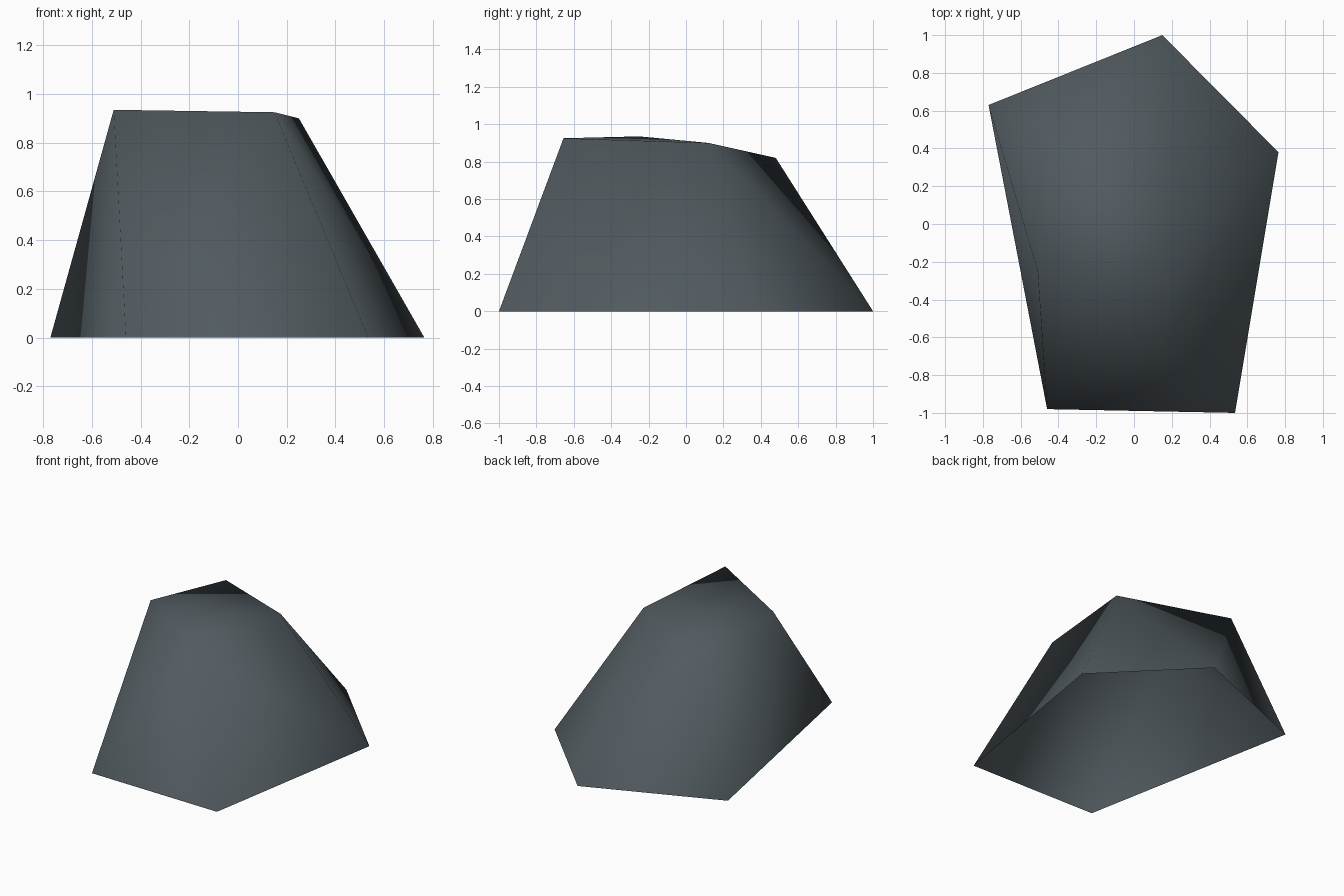
import bpy
import bmesh

default_cube = bpy.data.objects.get("Cube")
if default_cube:
    bpy.data.objects.remove(default_cube, do_unlink=True)


def make_material(name, colour):
    material = bpy.data.materials.new(name)
    material.use_nodes = True
    material.diffuse_color = colour
    shader = next(n for n in material.node_tree.nodes if n.type == "BSDF_PRINCIPLED")
    shader.inputs["Base Color"].default_value = colour
    return material


def make_shell(name, outline, crown, material):
    """Wrap a ground outline and raised corners in a smooth shell, open underneath."""
    bm = bmesh.new()
    for x, y in outline:
        bm.verts.new((x, y, 0))
    for corner in crown:
        bm.verts.new(corner)
    bmesh.ops.convex_hull(bm, input=bm.verts[:])
    bmesh.ops.recalc_face_normals(bm, faces=bm.faces[:])
    # Open underside
    ground = [f for f in bm.faces if all(v.co.z == 0 for v in f.verts)]
    bmesh.ops.delete(bm, geom=ground, context="FACES")
    for face in bm.faces:
        face.smooth = True
    mesh = bpy.data.meshes.new(name)
    bm.to_mesh(mesh)
    bm.free()
    mesh.materials.append(material)
    rock = bpy.data.objects.new(name, mesh)
    bpy.context.scene.collection.objects.link(rock)
    return rock


# Rock: five-sided footprint rising to four uneven top corners
footprint = [(0.15, 1.0), (0.765, 0.38), (0.535, -1.0), (-0.46, -0.98), (-0.77, 0.63)]
top_corners = [(-0.51, -0.25, 0.935), (0.15, -0.655, 0.925),
               (0.25, 0.12, 0.9), (-0.43, 0.48, 0.82)]
slate_grey = make_material("slate grey", (0.082, 0.103, 0.116, 1))
make_shell("rock", footprint, top_corners, slate_grey)
